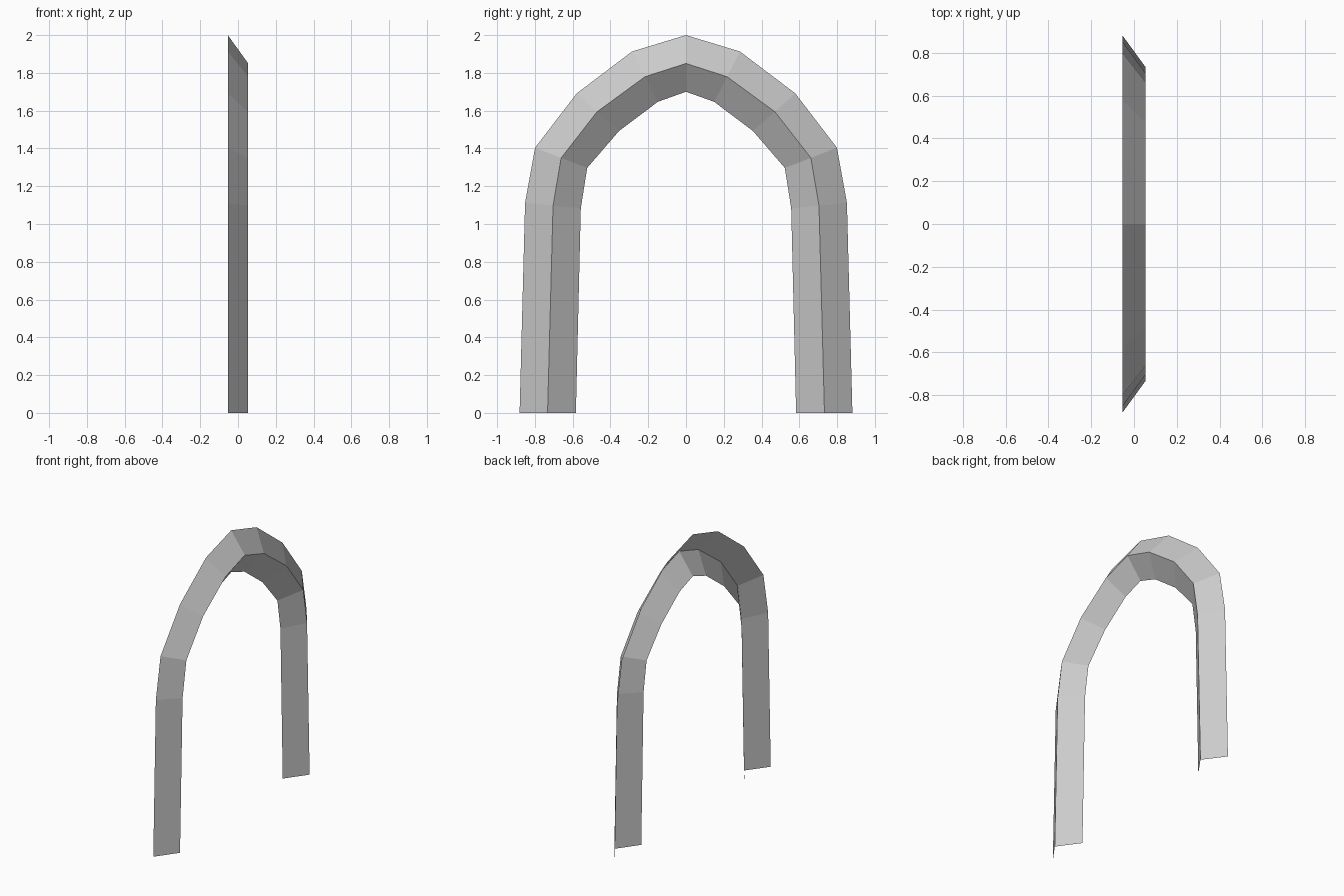
import bpy, bmesh

if "Cube" in bpy.data.objects:
    bpy.data.objects.remove(bpy.data.objects["Cube"])

# Half profiles (y, z), from the foot up to the crown
outer = [(0.881, 0), (0.852, 1.112), (0.799, 1.404), (0.578, 1.692), (0.286, 1.913), (0, 2.0)]
ridge = [(0.733, 0), (0.704, 1.097), (0.661, 1.350), (0.471, 1.594), (0.217, 1.780), (0, 1.85)]
inner = [(0.583, 0), (0.557, 1.083), (0.523, 1.297), (0.354, 1.493), (0.149, 1.647), (0, 1.70)]
HALF_DEPTH = 0.054

bm = bmesh.new()


def rail(points, x):
    return [bm.verts.new((x, y, z)) for y, z in points]


def strip(a, b):
    for i in range(len(a) - 1):
        bm.faces.new((a[i], a[i + 1], b[i + 1], b[i]))


# Open V-shaped moulding: two bevelled strips meeting at a raised ridge
outer_rail = rail(outer, -HALF_DEPTH)
ridge_rail = rail(ridge, HALF_DEPTH)
inner_rail = rail(inner, -HALF_DEPTH)
strip(outer_rail, ridge_rail)
strip(ridge_rail, inner_rail)

mesh = bpy.data.meshes.new("arch_moulding")
bm.to_mesh(mesh)
bm.free()
arch = bpy.data.objects.new("arch_moulding", mesh)
bpy.context.collection.objects.link(arch)

# Other half of the arch
mirror = arch.modifiers.new("mirror", "MIRROR")
mirror.use_axis = (False, True, False)
mirror.use_clip = True
